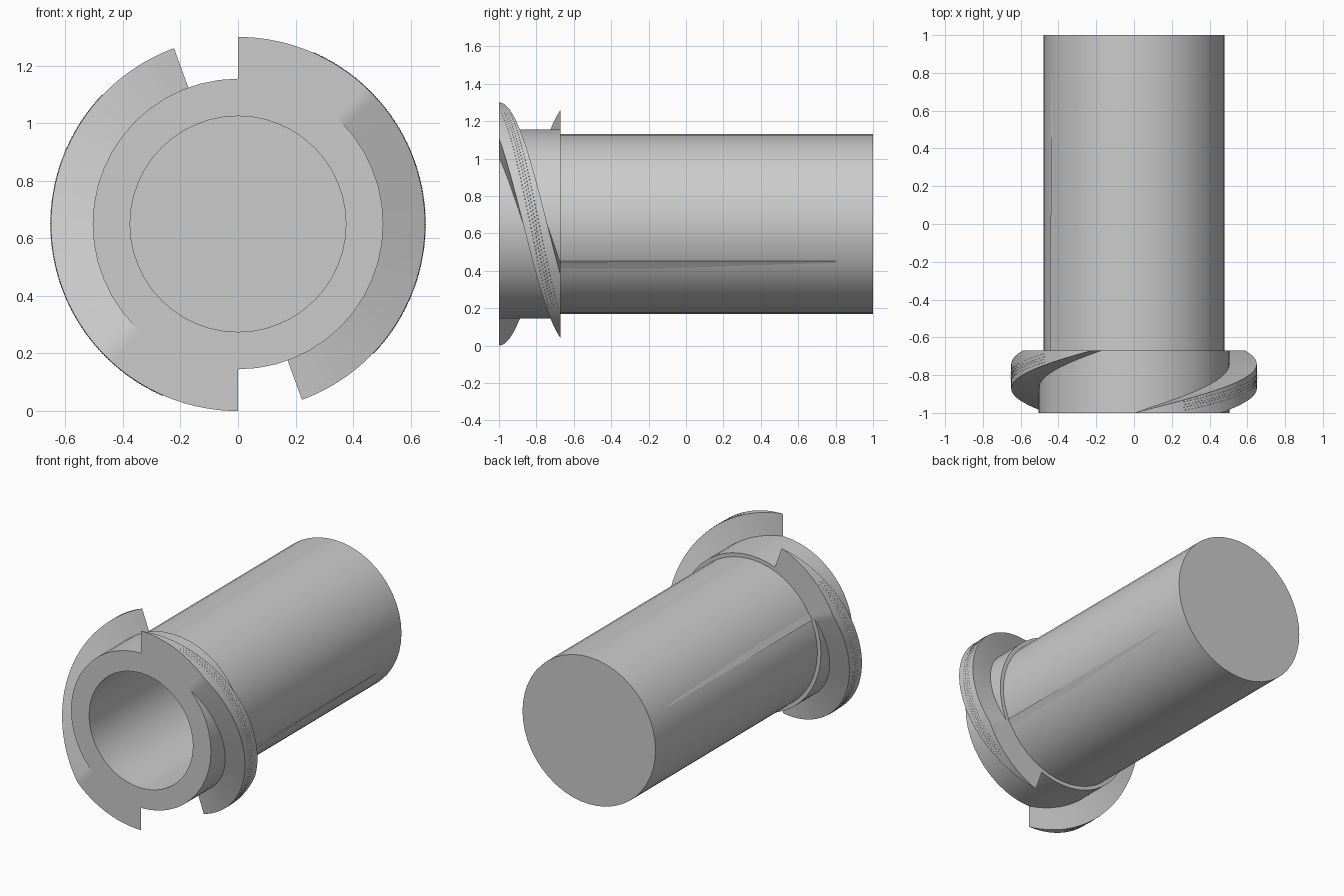
import bpy, bmesh
from math import radians, cos, sin

if "Cube" in bpy.data.objects:
    bpy.data.objects.remove(bpy.data.objects["Cube"])

AXIS_Z = 0.65
FRONT, SHOULDER, BACK = -1.0, -0.67, 1.0
R_BODY, R_COLLAR, R_RIM = 0.48, 0.505, 0.65
PITCH = (SHOULDER - FRONT) / 115      # axial travel per degree

grey = bpy.data.materials.new("plain grey")
grey.use_nodes = True
grey.diffuse_color = (0.6, 0.6, 0.6, 1)
grey.node_tree.nodes["Principled BSDF"].inputs["Base Color"].default_value = (0.6, 0.6, 0.6, 1)


def polar(r, y, deg):
    a = radians(deg)
    return (r * cos(a), y, AXIS_Z + r * sin(a))


def finish(bm, name):
    bmesh.ops.remove_doubles(bm, verts=bm.verts, dist=1e-5)
    bmesh.ops.recalc_face_normals(bm, faces=bm.faces)
    mesh = bpy.data.meshes.new(name)
    bm.to_mesh(mesh)
    bm.free()
    mesh.materials.append(grey)
    ob = bpy.data.objects.new(name, mesh)
    bpy.context.collection.objects.link(ob)
    bpy.ops.object.select_all(action='DESELECT')
    ob.select_set(True)
    bpy.context.view_layer.objects.active = ob
    bpy.ops.object.shade_smooth_by_angle(angle=radians(30))
    return ob


def skin(bm, rings, closed):
    # Join consecutive rings of vertices with quads
    n = len(rings[0])
    for a, b in zip(rings, rings[1:]):
        for i in range(n if closed else n - 1):
            j = (i + 1) % n
            bm.faces.new((a[i], a[j], b[j], b[i]))


# Hollow sleeve with a raised collar, closed at the back
bm = bmesh.new()
profile = [(0, 0.9), (0.375, 0.9), (0.375, FRONT), (R_COLLAR, FRONT),
           (R_COLLAR, SHOULDER), (R_BODY, SHOULDER), (R_BODY, BACK), (0, BACK)]
SIDES = 48
rings = [[bm.verts.new(polar(r, y, i * 360 / SIDES)) for r, y in profile]
         for i in range(SIDES)]
skin(bm, rings + rings[:1], False)
finish(bm, "sleeve_body")


def flange(name, turn):
    # Helical bayonet lug, cut flat at the front and at the shoulder
    bm = bmesh.new()
    rings = []
    for i in range(65):
        a = 90 - i * 2.5
        front = max(FRONT, FRONT + (45 - a) * PITCH)
        back = min(SHOULDER, FRONT + (90 - a) * PITCH)
        section = [(0.49, front), (R_RIM, front), (R_RIM, back), (0.49, back)]
        rings.append([bm.verts.new(polar(r, y, a + turn)) for r, y in section])
    skin(bm, rings, True)
    bmesh.ops.dissolve_degenerate(bm, dist=1e-5, edges=bm.edges)
    finish(bm, name)


def grip(name, turn):
    # Band of tiny pyramids along the rim
    bm = bmesh.new()
    count, rows, width = 64, 4, 0.06
    step, tall = 110 / count, width / rows
    for i in range(count):
        a = 66 - (i + 0.5) * step
        middle = -0.967 + (67 - a) * 0.00234
        for row in range(rows):
            y = middle + (row - (rows - 1) / 2) * tall
            s = a + (row % 2) * step / 2 + turn
            tip = bm.verts.new(polar(R_RIM + 0.003, y, s))
            base = [bm.verts.new(polar(R_RIM - 0.001, y + v * tall / 2, s + u * step / 2))
                    for u, v in ((-1, 0), (0, -1), (1, 0), (0, 1))]
            for k in range(4):
                bm.faces.new((base[k], base[(k + 1) % 4], tip))
    finish(bm, name)


def seam(name, turn):
    # Thin tapering ridge running back along the body from the lug
    bm = bmesh.new()
    rings = []
    for y, lift in ((SHOULDER, 0.008), (0.8, 0.0005)):
        section = [(R_BODY - 0.01, -24.5), (R_BODY + lift, -24.5), (R_BODY - 0.004, -40)]
        rings.append([bm.verts.new(polar(r, y, a + turn)) for r, a in section])
    skin(bm, rings, True)
    for ring in rings:
        bm.faces.new(ring)
    finish(bm, name)


# The two sides repeat half a turn apart
for side, turn in (("left", 0), ("right", 180)):
    flange(side + "_helical_flange", turn)
    grip(side + "_rim_grip", turn)
    seam(side + "_body_seam", turn)
